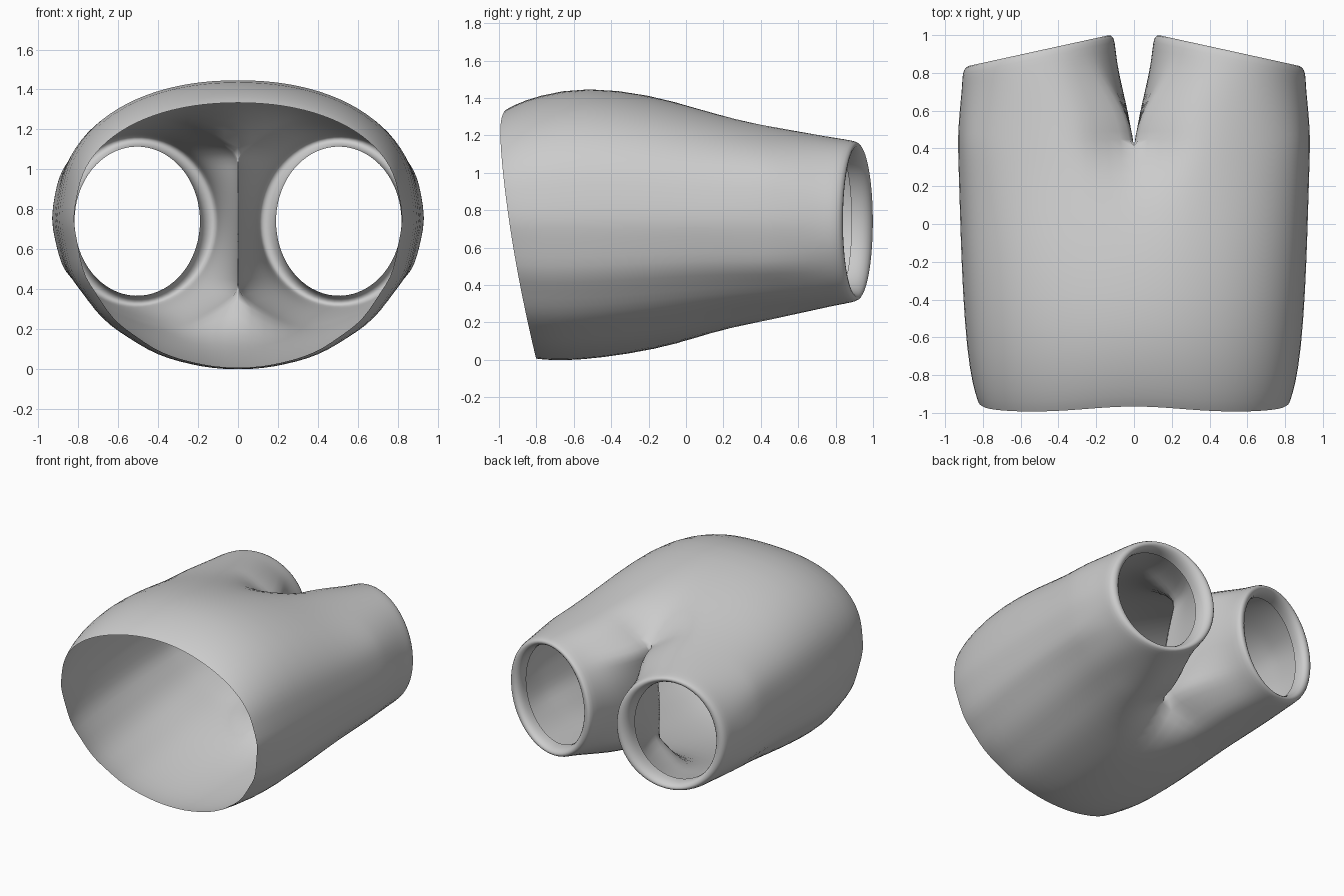
import bpy, bmesh, math

if "Cube" in bpy.data.objects:
    bpy.data.objects.remove(bpy.data.objects["Cube"])

N, M = 24, 10          # segments on the outer arc and on the inner-thigh arc
# body sections: y, waist slant, half width, top z, bottom z, groove depth, roundness
SECTIONS = [
    (-1.00, 1.00, .820, 1.335, .005, 0, .82),
    (-0.96, .95, .835, 1.360, .000, 0, .82),
    (-0.82, .80, .868, 1.415, -.007, 0, .80),
    (-0.55, .50, .895, 1.463, .008, 0, .80),
    (-0.20, .20, .912, 1.423, .050, .005, .80),
    (0.08, 0, .920, 1.358, .100, .02, .78),
    (0.27, 0, .926, 1.315, .138, .08, .72),
    (0.41, 0, .930, 1.290, .160, .20, .68),
]


def body_arc(y, slant, w, top, bot, groove, rnd):
    """Half section from top centre round the outside to bottom centre."""
    mid, pts = .75, []
    for i in range(N + 1):
        a = math.pi * i / N
        s, c = math.sin(a), math.cos(a)
        x = w * max(s, 0) ** .95 if 0 < i < N else 0
        low = min(1, rnd + .17)
        z = mid + (top - mid) * c ** rnd if c > 0 else mid - (mid - bot) * (-c) ** low
        # soft lengthwise folds on the lower side
        fold = .009 * math.sin(a * 17) * s if a > 1.3 else 0
        x += fold * s
        z += fold * c
        near = math.exp(-(x / .18) ** 2)
        z -= math.copysign(groove, c) * near
        yy = y + slant * .2 * max(0, 1 - z / 1.33) ** 1.6
        if c > 0:
            yy += .035 * slant * math.exp(-(x / .35) ** 2)
        else:
            yy -= .6 * groove * near
        pts.append((x, yy, z))
    return pts


def hem_ring(ax, az, dy):
    """Slanted leg opening, with points matching the crotch ring."""
    pts = []
    start = math.radians(132)
    for i in range(N + M):
        if i <= N:
            a = start - 2 * start * i / N
        else:
            a = -start - (2 * math.pi - 2 * start) * (i - N) / M
        x, z = .505 + ax * math.cos(a), .74 + az * math.sin(a)
        pts.append((x, 1.005 - .175 * (x - .1) / .8 + dy, z))
    return pts


bm = bmesh.new()


def add(pts):
    return [bm.verts.new(p) for p in pts]


def bridge(a, b, closed):
    n = len(a)
    for i in range(n if closed else n - 1):
        j = (i + 1) % n
        bm.faces.new((a[i], a[j], b[j], b[i]))


# hip part
rings = [add(body_arc(*s)) for s in SECTIONS]
for a, b in zip(rings, rings[1:]):
    bridge(a, b, False)

# crotch seam on the centre plane, closing the last section into a leg ring
arc = rings[-1]
top, bottom = arc[0].co, arc[-1].co
seam = []
for k in range(1, M):
    t = k / M
    p = bottom.lerp(top, t)
    seam.append((0, p.y - .06 * math.sin(math.pi * t), p.z))
ring = arc + add(seam)
base = [v.co.copy() for v in ring]

# leg tube
end = hem_ring(.405, .435, -.03)
for t in (.15, .32, .5, .68, .84, 1):
    pts = []
    u = t ** 1.2
    tx = u * u * (3 - 2 * u)
    for p, q in zip(base, end):
        pts.append((p.x + (q[0] - p.x) * tx, p.y + (q[1] - p.y) * t,
                    p.z + (q[2] - p.z) * t))
    new = add(pts)
    bridge(ring, new, True)
    ring = new

# turned-in hem
for ax, az, dy in ((.39, .425, 0), (.355, .405, .005), (.325, .385, -.02),
                   (.316, .376, -.06), (.316, .376, -.10)):
    new = add(hem_ring(ax, az, dy))
    bridge(ring, new, True)
    ring = new

bmesh.ops.recalc_face_normals(bm, faces=bm.faces)
me = bpy.data.meshes.new("shorts")
bm.to_mesh(me)
bm.free()
obj = bpy.data.objects.new("shorts", me)
bpy.context.collection.objects.link(obj)

# mirror to the other leg and smooth
mir = obj.modifiers.new("mirror", 'MIRROR')
mir.use_clip = True
mir.merge_threshold = .001
sub = obj.modifiers.new("smooth", 'SUBSURF')
sub.levels = sub.render_levels = 1
for p in me.polygons:
    p.use_smooth = True
